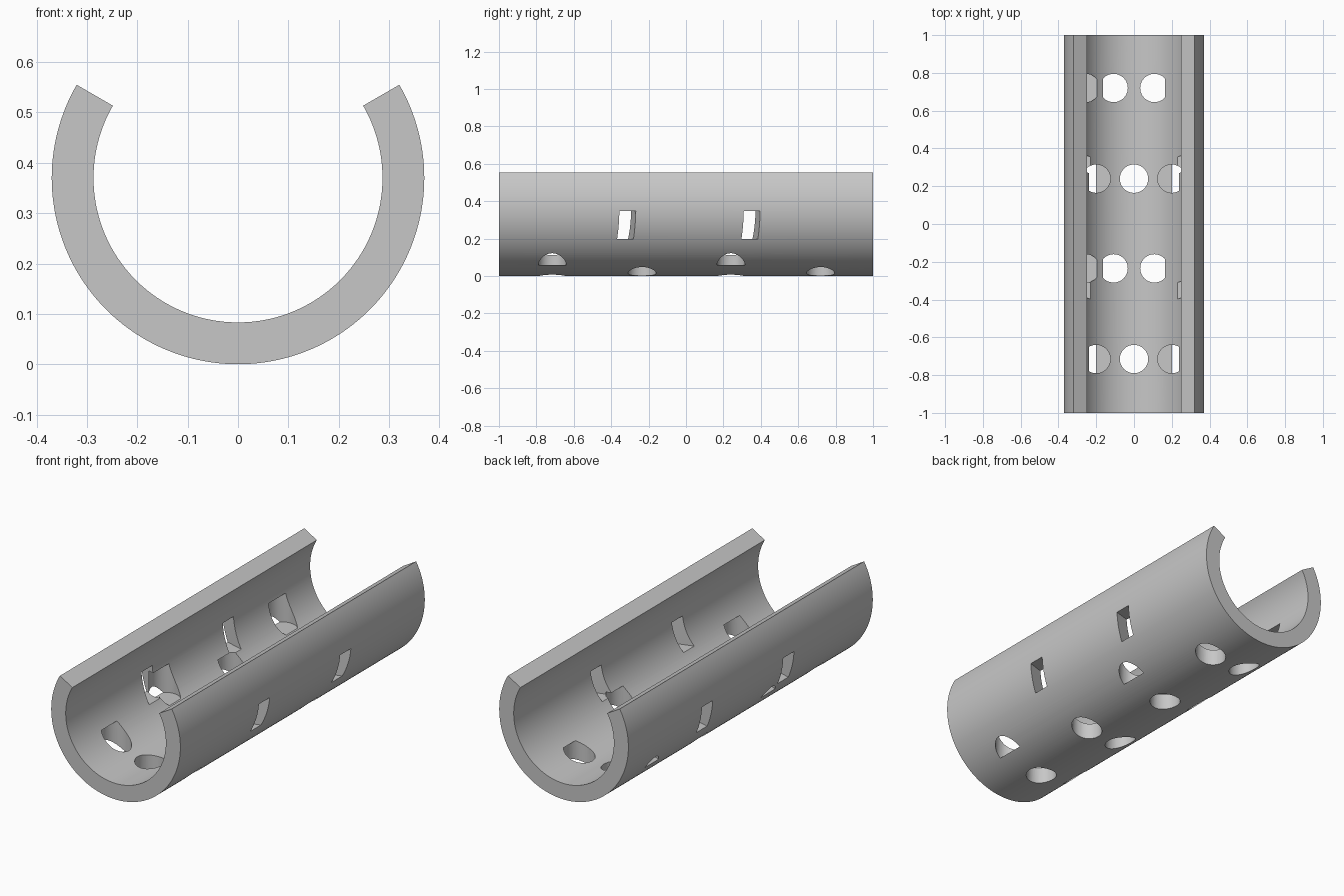
import bpy, bmesh, math
from mathutils import Matrix

cube = bpy.data.objects.get("Cube")
if cube:
    bpy.data.objects.remove(cube, do_unlink=True)

OUTER, INNER, LENGTH = 0.37, 0.287, 2.0
HOLE_RADIUS, HOLE_DEPTH = 0.075, 0.15
STEPS = 120

grey = bpy.data.materials.new("light grey")
grey.use_nodes = True
color = (0.57, 0.57, 0.57, 1)
grey.diffuse_color = color
grey.node_tree.nodes["Principled BSDF"].inputs["Base Color"].default_value = color


def make_object(name, bm):
    mesh = bpy.data.meshes.new(name)
    bmesh.ops.recalc_face_normals(bm, faces=bm.faces[:])
    bm.to_mesh(mesh)
    bm.free()
    mesh.materials.append(grey)
    obj = bpy.data.objects.new(name, mesh)
    bpy.context.collection.objects.link(obj)
    return obj


# Open trough: a 240 degree ring section extruded along y
bm = bmesh.new()
angles = [math.radians(150 + 240 * i / STEPS) for i in range(STEPS + 1)]
profile = [(OUTER, a) for a in angles] + [(INNER, a) for a in reversed(angles)]
verts = [bm.verts.new((r * math.cos(a), -LENGTH / 2, OUTER + r * math.sin(a)))
         for r, a in profile]
end = bm.faces.new(verts)
extruded = bmesh.ops.extrude_face_region(bm, geom=[end], use_keep_orig=True)
moved = [v for v in extruded["geom"] if isinstance(v, bmesh.types.BMVert)]
bmesh.ops.translate(bm, verts=moved, vec=(0, LENGTH, 0))
trough = make_object("perforated_trough", bm)


def cut(cutter):
    cutter.hide_render = True
    mod = trough.modifiers.new("cut", "BOOLEAN")
    mod.operation = "DIFFERENCE"
    mod.solver = "EXACT"
    mod.object = cutter
    bpy.context.view_layer.objects.active = trough
    bpy.ops.object.modifier_apply(modifier=mod.name)
    bpy.data.objects.remove(cutter, do_unlink=True)


def cut_hole(x, y, floor):
    bm = bmesh.new()
    bmesh.ops.create_cone(bm, cap_ends=True, segments=48, radius1=HOLE_RADIUS,
                          radius2=HOLE_RADIUS, depth=HOLE_DEPTH,
                          matrix=Matrix.Translation((x, y, floor + HOLE_DEPTH / 2)))
    cut(make_object("hole_cutter", bm))


def cut_slot(side, y):
    bm = bmesh.new()
    matrix = (Matrix.Translation((side * 0.32, y, 0.273))
              @ Matrix.Rotation(side * math.radians(16.5), 4, "Z")
              @ Matrix.Diagonal((0.3, 0.084, 0.148, 1)))
    bmesh.ops.create_cube(bm, size=1, matrix=matrix)
    cut(make_object("slot_cutter", bm))


# Vertical round holes in alternating rows
for y in (-0.715, 0.24):
    cut_hole(0, y, -0.04)
    for x in (-0.2, 0.2):
        cut_hole(x, y, 0.06)
for y in (-0.235, 0.72):
    for x in (-0.108, 0.108):
        cut_hole(x, y, -0.015)
    cut_hole(-0.255, y, 0.16)

# Slanted strap slots in both walls
for y in (-0.327, 0.338):
    for side in (-1, 1):
        cut_slot(side, y)

# Smooth curved walls with crisp edges
bpy.ops.object.select_all(action="DESELECT")
trough.select_set(True)
bpy.context.view_layer.objects.active = trough
bpy.ops.object.shade_smooth_by_angle(angle=math.radians(30))
